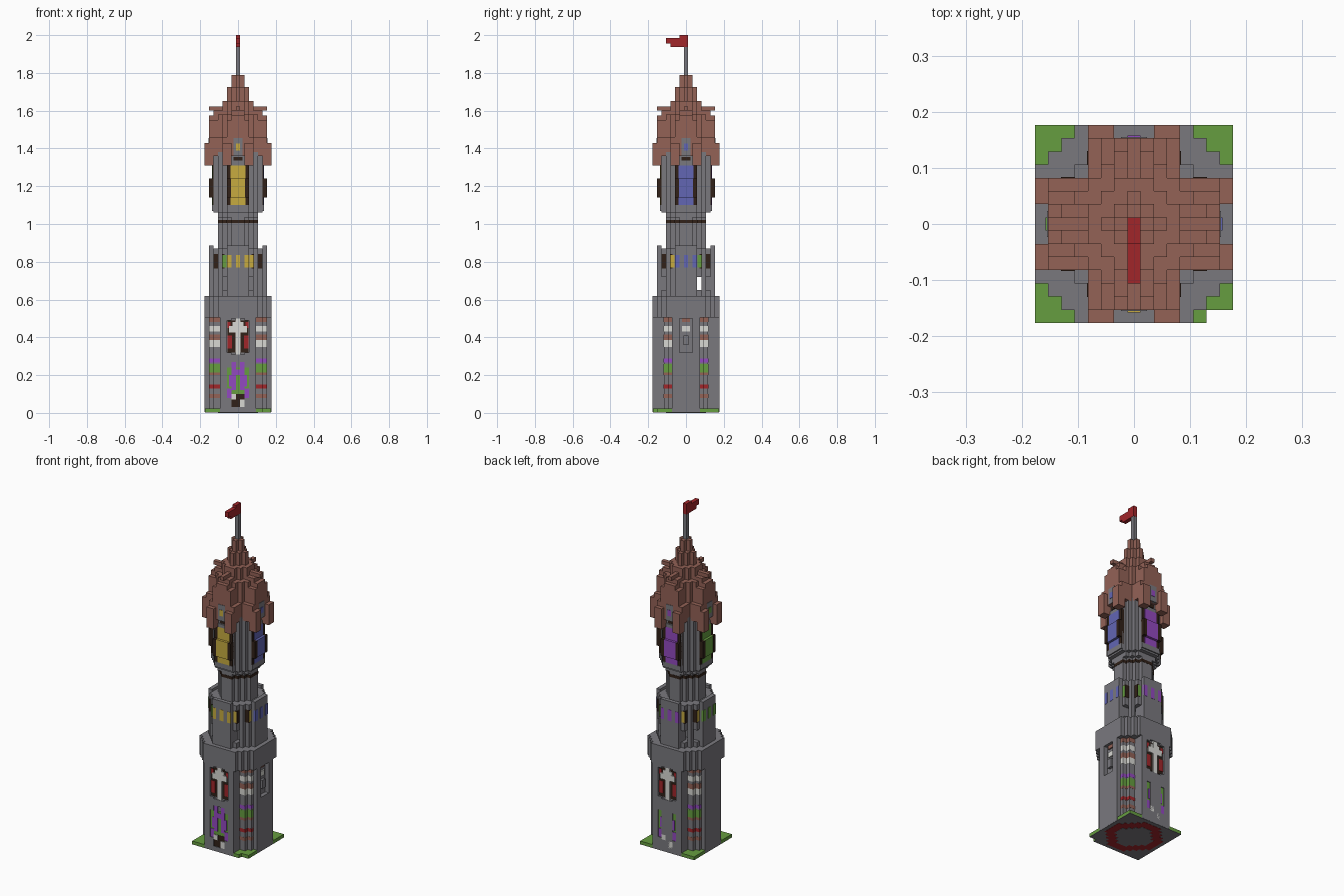
import bpy, bmesh

cube = bpy.data.objects.get("Cube")
if cube:
    bpy.data.objects.remove(cube, do_unlink=True)

V = 2 / 85  # block size


def colour(name, r, g, b):
    m = bpy.data.materials.new(name)
    rgba = [(c / 255) ** 2.2 for c in (r, g, b)] + [1]
    m.diffuse_color = rgba
    m.use_nodes = True
    m.node_tree.nodes["Principled BSDF"].inputs["Base Color"].default_value = rgba
    return m


stone = colour("stone grey", 121, 120, 125)
brick = colour("roof brick", 146, 98, 87)
green = colour("leaf green", 102, 156, 66)
red = colour("flag red", 160, 42, 46)
yellow = colour("glass yellow", 198, 170, 66)
blue = colour("glass blue", 98, 102, 178)
purple = colour("glass purple", 145, 75, 190)
white = colour("pale white", 215, 215, 210)
dark = colour("dark wood", 52, 38, 30)
GLASS = [yellow, blue, purple, green]
ALL = (0, 1, 2, 3)  # front, right, back, left


def finish(name, bm, mat):
    bmesh.ops.recalc_face_normals(bm, faces=bm.faces)
    me = bpy.data.meshes.new(name)
    bm.to_mesh(me)
    bm.free()
    ob = bpy.data.objects.new(name, me)
    me.materials.append(mat)
    bpy.context.collection.objects.link(ob)
    return ob


def turn(u, d, side):
    return [(u, -d), (d, u), (-u, d), (-d, -u)][side]


def boxes(name, mat, items, sides=ALL):
    """Boxes (u0, u1, depth0, depth1, z0, z1), repeated on the given sides."""
    bm = bmesh.new()
    for s in sides:
        for u0, u1, d0, d1, z0, z1 in items:
            made = bmesh.ops.create_cube(bm, size=1)["verts"]
            for v in made:
                u, d = (u1 if v.co.x > 0 else u0), (d1 if v.co.y > 0 else d0)
                x, y = turn(u, d, s)
                v.co = (x * V, y * V, z1 if v.co.z > 0 else z0)
    return finish(name, bm, mat)


def both(*items):
    """Add the mirror image of each box across the middle of its side."""
    return list(items) + [(-b[1], -b[0]) + b[2:] for b in items]


def prism(name, mat, steps, z0, z1):
    """Stair-stepped round outline from the steps of one quarter."""
    q = []
    for i, (x, y) in enumerate(steps):
        q.append((x, y))
        if i + 1 < len(steps):
            q.append((steps[i + 1][0], y))
    loop = q + [(-x, y) for x, y in q[::-1]] + [(-x, -y) for x, y in q] + [(x, -y) for x, y in q[::-1]]
    bm = bmesh.new()
    f = bm.faces.new([bm.verts.new((x * V, y * V, z0)) for x, y in loop])
    up = bmesh.ops.extrude_face_region(bm, geom=[f])["geom"]
    for v in up:
        if isinstance(v, bmesh.types.BMVert):
            v.co.z = z1
    return finish(name, bm, mat)


def cut(ob, items, sides=ALL):
    cutter = boxes("cutter", stone, items, sides)
    cutter.hide_render = True
    mod = ob.modifiers.new("cut", 'BOOLEAN')
    mod.operation, mod.solver, mod.use_self, mod.object = 'DIFFERENCE', 'EXACT', True, cutter
    dg = bpy.context.evaluated_depsgraph_get()
    me = bpy.data.meshes.new_from_object(ob.evaluated_get(dg))
    ob.modifiers.clear()
    ob.data = me
    bpy.data.objects.remove(cutter, do_unlink=True)


def octagon(a, b):
    """Diagonal stair from (a, b) to (b, a) in single blocks."""
    n = round(a - b)
    return [(a - i, b + i) for i in range(n + 1)]


# Ground slab with one notched corner, and the disc beneath it
def slab(name, mat, z0, z1):
    boxes(name, mat, [(-7.48, 7.48, -7.48, 6.5, z0, z1), (-7.48, 5.5, 6.5, 7.48, z0, z1)], (0,))


slab("grass_slab", green, 0.004, 0.022)
slab("slab_underside", stone, 0.002, 0.004)
prism("underside_ring", red, octagon(6.5, 2.5), 0.001, 0.003)
prism("underside_disc", stone, octagon(4.5, 1.5), 0, 0.003)

# Lower tower, with recessed corners below a wider cap
lower = prism("lower_tower", stone, [(7.5, 3.1), (6.5, 4), (5.5, 5), (4, 7.5)], 0.004, 0.505)
cut(lower, [(-2.5, 2.5, 7, 8, 0.32, 0.49), (-1.5, 1.5, 7, 8, 0.31, 0.5),
            (-2.5, 2.5, 7.2, 8, 0.08, 0.24), (-1.5, 1.5, 7.2, 8, 0.03, 0.27)], (0, 2))
cut(lower, [(-1.5, 1.5, 6.5, 8, 0.32, 0.5)], (1, 3))
prism("lower_cap", stone, octagon(7.5, 4.5), 0.505, 0.62)

# Coloured bands on the recessed corners
bands = [(brick, 0.08, 0.1), (red, 0.13, 0.15), (brick, 0.2, 0.215), (green, 0.215, 0.26),
         (purple, 0.268, 0.288), (white, 0.35, 0.385), (brick, 0.385, 0.415),
         (white, 0.43, 0.46), (brick, 0.48, 0.505)]
for i, (mat, z0, z1) in enumerate(bands):
    quarter = both((4, 5.53, 3, 5.03, z0, z1), (4, 6.53, 3.15, 4.03, z0, z1))
    boxes(f"corner_band_{i + 1}", mat, quarter, (0, 2))

# Cross windows on front and back
FB = (0, 2)
boxes("cross_window_back", dark, [(-2.4, 2.4, 6.9, 7.1, 0.32, 0.49)], FB)
boxes("cross_window_red", red, both((1.3, 2.4, 7, 7.2, 0.34, 0.41), (1.7, 2.4, 7, 7.2, 0.45, 0.48)), FB)
boxes("cross", white, [(-0.6, 0.6, 7, 7.4, 0.31, 0.5), (-2, 2, 7, 7.4, 0.425, 0.46),
                       (-1.2, 1.2, 7, 7.35, 0.46, 0.48)], FB)

# Doors on front and back
boxes("door_panel", green, [(-2.5, 2.5, 7, 7.3, 0.08, 0.24)], FB)
boxes("door_pattern", purple, both((0.5, 1.5, 7, 7.4, 0.12, 0.27), (1.5, 2.5, 7, 7.4, 0.08, 0.13),
                                   (1.5, 2, 7, 7.4, 0.14, 0.2), (-0.5, 0.5, 7, 7.4, 0.2, 0.23)), FB)
boxes("doorway", dark, [(-1.5, 1.5, 7, 7.35, 0.03, 0.1)], FB)
boxes("doorway_blocks", white, [(0.4, 1.5, 7, 7.5, 0.03, 0.07), (-1.5, -0.4, 7, 7.5, 0.07, 0.1)], FB)

# Small niches on the two sides
boxes("niche_white", white, [(-0.9, 0.9, 6.4, 6.8, 0.43, 0.46)], (1, 3))
boxes("niche_brick", brick, [(-0.9, 0.9, 6.4, 6.8, 0.48, 0.5)], (1, 3))
boxes("niche_sill", stone, [(-0.6, 0.6, 6.4, 7.2, 0.36, 0.41)], (1, 3))

# Middle tower with slits running right through
middle = prism("middle_tower", stone, octagon(6.5, 2.5), 0.62, 0.87)
cut(middle, both((2.5, 3.5, -8, 8, 0.65, 0.72)), (0, 1))
boxes("middle_parapet", stone, [(-2.5, 2.5, 5.5, 6.5, 0.87, 0.885)])

# Middle windows
for s in ALL:
    panes = [(-0.5, 0.5, 6, 6.56, 0.77, 0.835)] + both((1.5, 2.5, 6, 6.56, 0.77, 0.835))
    boxes(f"middle_panes_{s}", GLASS[s], panes, (s,))
    corner = [(2.6, 3.5, 5, 5.56, 0.77, 0.835)]
    mirrored = [(-3.5, -2.6, 5, 5.56, 0.77, 0.835)]
    near, far = (yellow, green) if s in (0, 2) else (green, yellow)
    boxes(f"corner_pane_a_{s}", near, corner, (s,))
    boxes(f"corner_pane_b_{s}", far, mirrored, (s,))
boxes("middle_window_frames", dark, both((4.4, 5.54, 3, 3.56, 0.765, 0.84)))

# Neck, dark collar and flare
prism("neck", stone, octagon(4.5, 1.5), 0.87, 1.035)
prism("collar", dark, [(4.55, 1.55), (3.55, 2.55), (2.55, 3.55), (1.55, 4.55)], 1.005, 1.022)
prism("flare", stone, octagon(4.5, 2.5), 1.035, 1.06)

# Belfry with bowed windows
prism("belfry", stone, octagon(5.5, 2.5), 1.06, 1.38)
boxes("belfry_sill", stone, [(-2.5, 2.5, 5, 5.8, 1.07, 1.1), (-2.5, 2.5, 5, 5.8, 1.31, 1.33)])
boxes("belfry_frames", dark, both((1.6, 2.5, 5, 5.7, 1.1, 1.31), (1.6, 2.5, 5, 6.5, 1.14, 1.24)))
for s in ALL:
    boxes(f"belfry_glass_{s}", GLASS[s], [(-1.7, 1.7, 5, 5.8, 1.1, 1.31),
                                          (-1.7, 1.7, 5, 6.4, 1.14, 1.24)], (s,))

# Roof: four gabled wings around a stepped spire
boxes("roof_eaves", brick, both((1.5, 3.5, 5.5, 7.5, 1.31, 1.43)))
boxes("roof_wings", brick, [(-3.5, 3.5, 0, 6.5, 1.36, 1.46), (-2.5, 2.5, 0, 6.5, 1.46, 1.55),
                            (-1.5, 1.5, 0, 6.5, 1.55, 1.575), (-1.5, 1.5, 0, 5.5, 1.575, 1.6),
                            (-0.5, 0.5, 0, 6.5, 1.6, 1.622)])
prism("roof_core_lower", brick, octagon(4.5, 2.5), 1.46, 1.58)
prism("roof_core_upper", brick, octagon(3.5, 1.5), 1.58, 1.65)
prism("spire_lower", brick, octagon(2.5, 0.5), 1.65, 1.7)
prism("spire_middle", brick, [(2.5, 0.5), (1.5, 1.5), (0.5, 2.5)], 1.7, 1.725)
prism("spire_upper", brick, octagon(1.5, 0.5), 1.725, 1.79)

# Dormers
boxes("dormer_surrounds", stone, [(-1, 1, 6, 6.6, 1.36, 1.455)])
boxes("dormer_lintels", dark, [(-1, 1, 5, 5.7, 1.335, 1.355)])
for s in ALL:
    boxes(f"dormer_pane_{s}", GLASS[s], [(-0.5, 0.5, 6, 6.7, 1.39, 1.425)], (s,))

# Pole and flag
boxes("pole", stone, [(-0.45, 0.45, -0.45, 0.45, 1.79, 1.94)], (0,))
boxes("flag", red, [(-0.5, 0.5, -0.5, 1.5, 1.976, 2), (-0.5, 0.5, -0.5, 4.5, 1.955, 1.985),
                    (-0.5, 0.5, -0.5, 3.5, 1.938, 1.956)], (0,))
